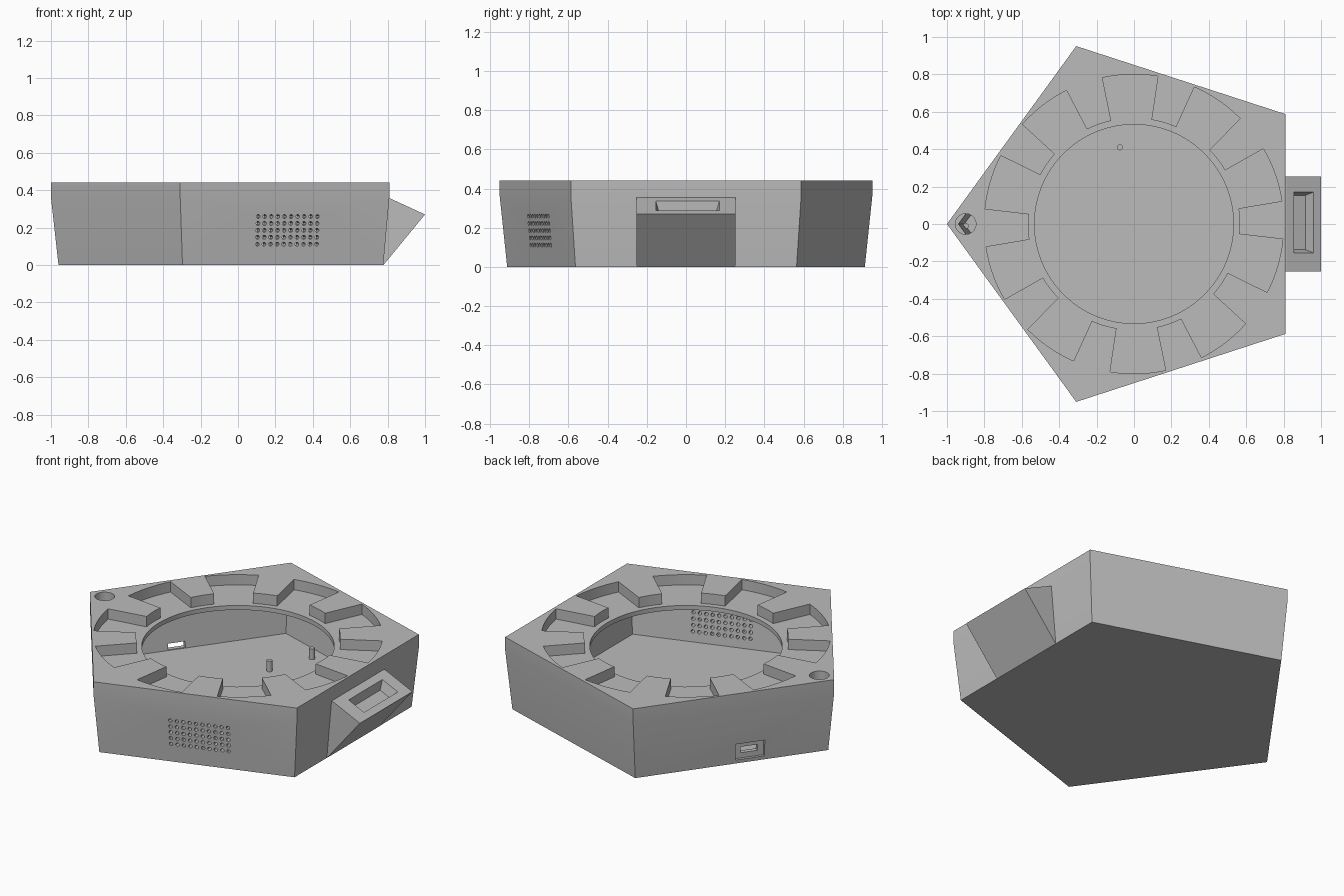
import bpy, bmesh, math
from mathutils import Vector

if "Cube" in bpy.data.objects:
    bpy.data.objects.remove(bpy.data.objects["Cube"], do_unlink=True)

grey = bpy.data.materials.new("plain grey")
grey.use_nodes = True
grey.diffuse_color = (0.5, 0.5, 0.5, 1)
grey.node_tree.nodes["Principled BSDF"].inputs["Base Color"].default_value = (0.5, 0.5, 0.5, 1)

UP = Vector((0, 0, 1))


def polar(r, deg, z=0.0):
    a = math.radians(deg)
    return Vector((r * math.cos(a), r * math.sin(a), z))


def pentagon(r, z):
    return [polar(r, 180 + 72 * k, z) for k in range(5)]


def circle(c, r, u, v, n):
    steps = [math.tau * k / n for k in range(n)]
    return [c + u * (r * math.cos(a)) + v * (r * math.sin(a)) for a in steps]


def rect(c, u, v, w, h):
    corners = ((-1, -1), (1, -1), (1, 1), (-1, 1))
    return [c + u * (a * w / 2) + v * (b * h / 2) for a, b in corners]


def make(name, lofts):
    """One object from closed lofts, each a list of equal-length rings."""
    bm = bmesh.new()
    for rings in lofts:
        rows = [[bm.verts.new(p) for p in ring] for ring in rings]
        n = len(rows[0])
        for a, b in zip(rows, rows[1:]):
            for i in range(n):
                j = (i + 1) % n
                bm.faces.new((a[i], a[j], b[j], b[i]))
        bm.faces.new(rows[0][::-1])
        bm.faces.new(rows[-1])
    bmesh.ops.recalc_face_normals(bm, faces=bm.faces)
    mesh = bpy.data.meshes.new(name)
    bm.to_mesh(mesh)
    bm.free()
    mesh.materials.append(grey)
    ob = bpy.data.objects.new(name, mesh)
    bpy.context.collection.objects.link(ob)
    return ob


def select(ob):
    bpy.ops.object.select_all(action="DESELECT")
    bpy.context.view_layer.objects.active = ob
    ob.select_set(True)


def cut(ob, lofts):
    cutter = make("cutter", lofts)
    cutter.hide_render = True
    mod = ob.modifiers.new("cut", "BOOLEAN")
    mod.operation, mod.solver, mod.object = "DIFFERENCE", "EXACT", cutter
    select(ob)
    bpy.ops.object.modifier_apply(modifier=mod.name)
    bpy.data.objects.remove(cutter, do_unlink=True)


def smooth(ob):
    select(ob)
    bpy.ops.object.shade_smooth_by_angle(angle=math.radians(30))


X, Y = Vector((1, 0, 0)), Vector((0, 1, 0))

# Hollow pentagonal housing, tapering towards the base
housing = make("housing", [[pentagon(0.96, 0), pentagon(1, 0.36), pentagon(1, 0.44)]])
cut(housing, [[pentagon(0.907, 0.05), pentagon(0.945, 0.35)]])

# Ring recess in the top, leaving ten tabs that point inwards
outline = []
for k in range(10):
    mid = 1.5 + 36 * k
    outline += [(0.565, mid + t) for t in (-7, -3.5, 0, 3.5, 7)]
    outline += [(0.80, mid + 7.3 + 21.4 * t / 8) for t in range(9)]
cut(housing, [[[polar(r, a, z) for r, a in outline] for z in (0.377, 0.5)]])

# Round opening and corner button hole
cut(housing, [[circle(UP * z, 0.532, X, Y, 96) for z in (0.3, 0.42)]])
cut(housing, [[circle(Vector((-0.9, 0, z)), 0.055, X, Y, 32) for z in (0.3, 0.5)]])

# Speaker grille through the front wall
n, t = polar(1, -72), polar(1, 18)
holes = []
for col in range(10):
    for row in range(5):
        c = t * (0.02 + 0.037 * (col - 4.5)) + UP * (0.185 + 0.037 * (row - 2))
        holes.append([circle(c + n * d, 0.0105, t, UP, 12) for d in (0.7, 0.85)])
cut(housing, holes)

# Cable port: shallow recess with a slot through the back wall
n, t = polar(1, 144), polar(1, 234)
c = t * 0.105 + UP * 0.072
cut(housing, [[rect(c + n * d, t, UP, 0.17, 0.1) for d in (0.762, 0.85)]])
cut(housing, [[rect(c + n * d, t, UP, 0.1, 0.036) for d in (0.7, 0.8)]])
smooth(housing)

# Wedge on the side with a tapered pocket in its sloping top
profile = [(0.778, 0), (1.0, 0.27), (0.815, 0.355), (0.79, 0.355), (0.77, 0.01)]
wedge = make("side_wedge", [[[Vector((x, y, z)) for x, z in profile] for y in (-0.253, 0.253)]])
slope = Vector((0.185, 0, -0.085)).normalized()
n = Vector((-slope.z, 0, slope.x))
c = Vector((0.907, 0.008, 0.313))
cut(wedge, [[rect(c - n * 0.055, slope, Y, 0.07, 0.29),
             rect(c, slope, Y, 0.115, 0.325),
             rect(c + n * 0.05, slope, Y, 0.115, 0.325)]])

# Mounting pins on the floor
for i, (x, y) in enumerate([(-0.075, 0.41), (0.026, 0.676), (-0.9, -0.01)]):
    pin = make(f"mounting_pin_{i + 1}",
               [[circle(Vector((x, y, z)), 0.016, X, Y, 20) for z in (0.04, 0.115)]])
    smooth(pin)
